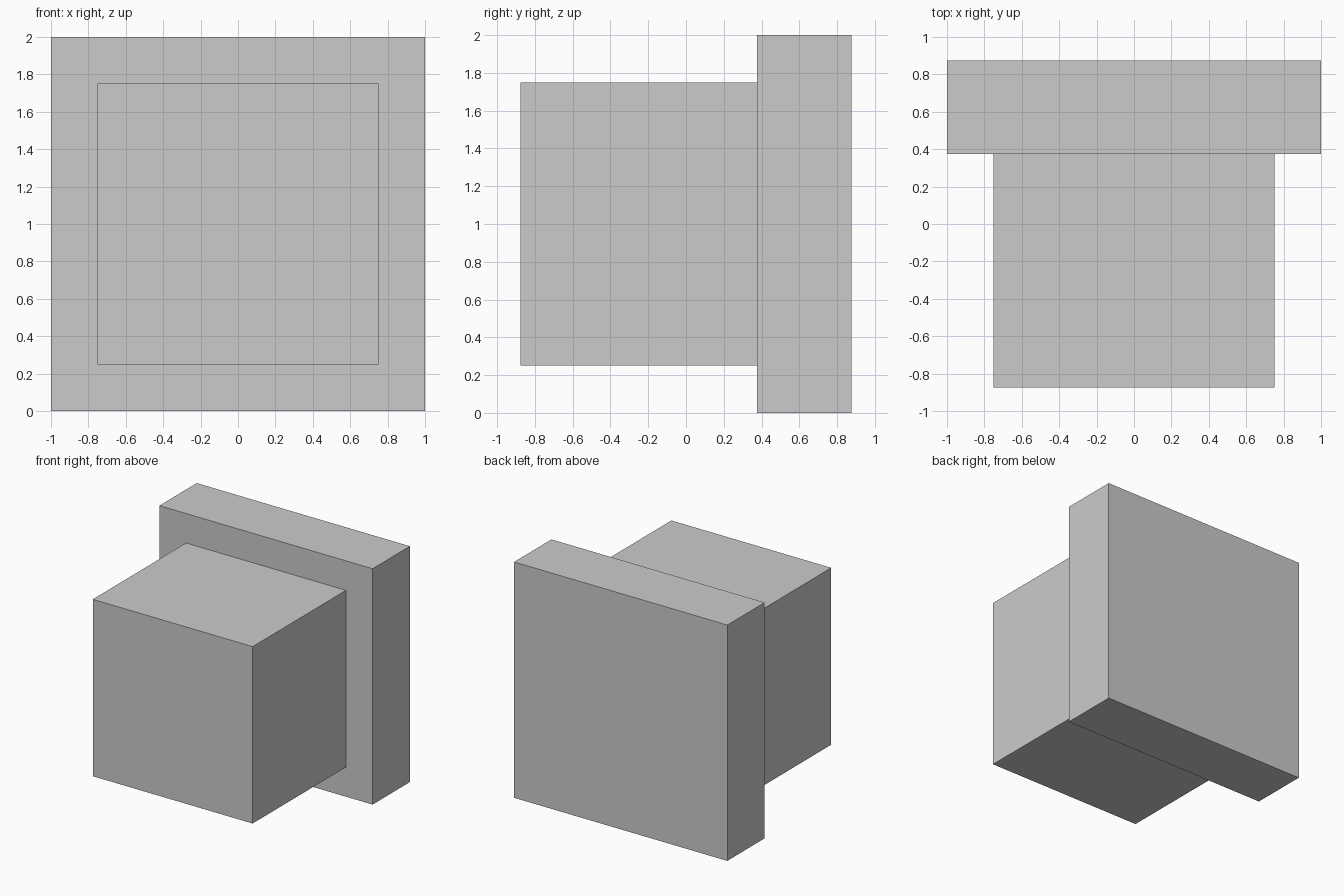
import bpy

if "Cube" in bpy.data.objects:
    bpy.data.objects.remove(bpy.data.objects["Cube"])


def box(name, low, high):
    """Add a flat-shaded box spanning two opposite corners."""
    centre = [(a + b) / 2 for a, b in zip(low, high)]
    size = [b - a for a, b in zip(low, high)]
    bpy.ops.mesh.primitive_cube_add(size=1, location=centre)
    obj = bpy.context.object
    obj.name = name
    obj.scale = size
    bpy.ops.object.transform_apply(location=False, rotation=False, scale=True)
    return obj


# Square plate at the back
box("back_plate", (-1, 0.375, 0), (1, 0.875, 2))

# Smaller block standing out from the plate's front
box("front_block", (-0.75, -0.875, 0.25), (0.75, 0.375, 1.75))
